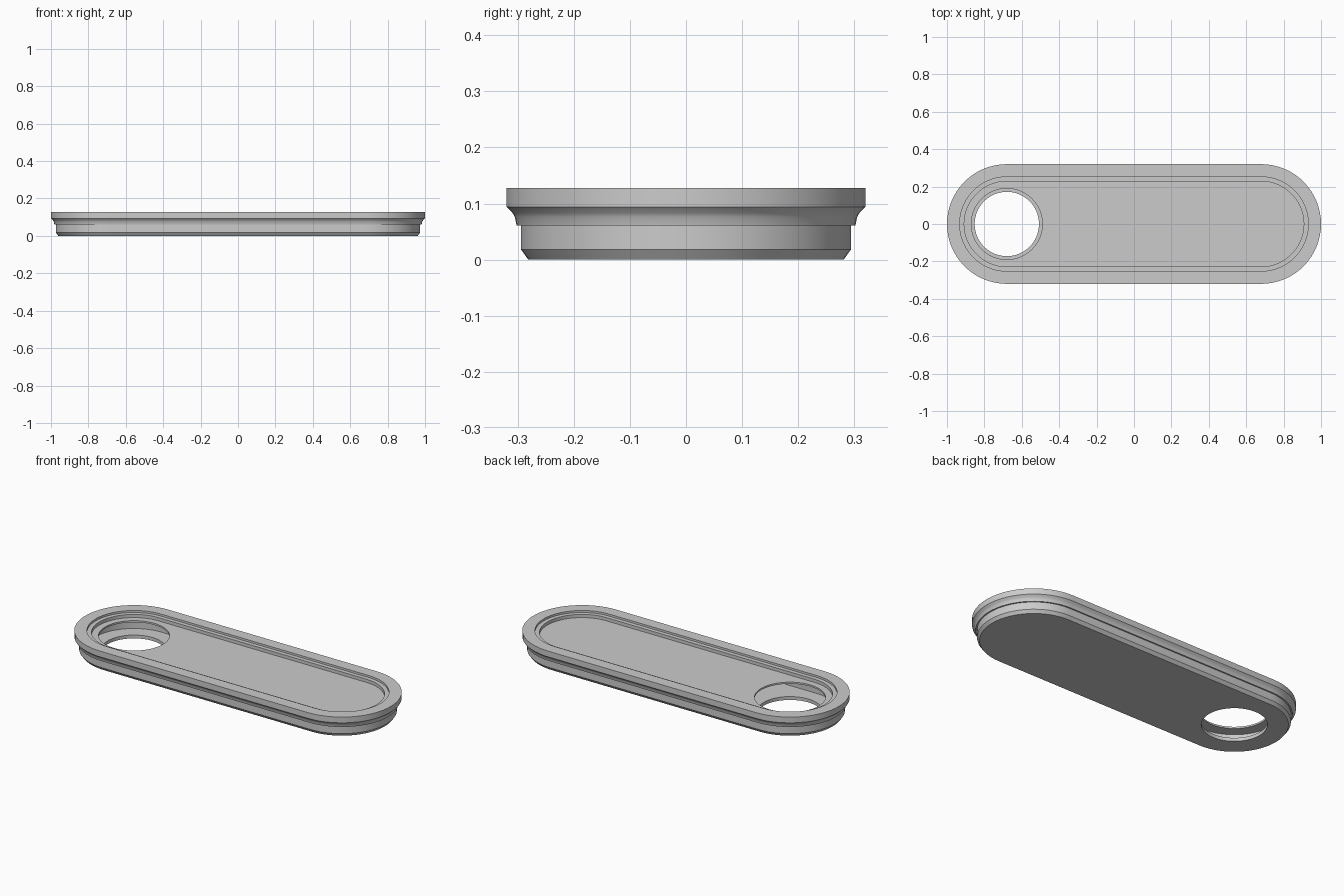
import bpy, bmesh, math

if "Cube" in bpy.data.objects:
    bpy.data.objects.remove(bpy.data.objects["Cube"])

L = 0.68          # arc centres at x = +/-L
SEG = 32          # segments per half-circle end


def ring(bm, r, z):
    """Stadium-shaped loop of radius r at height z."""
    vs = []
    for cx, start in ((L, -math.pi / 2), (-L, math.pi / 2)):
        for i in range(SEG + 1):
            a = start + math.pi * i / SEG
            vs.append(bm.verts.new((cx + r * math.cos(a), r * math.sin(a), z)))
    return vs


def stadium_solid(name, profile):
    """Sweep an (r, z) profile round the stadium, capped at both ends."""
    bm = bmesh.new()
    rings = [ring(bm, r, z) for r, z in profile]
    n = len(rings[0])
    for a, b in zip(rings, rings[1:]):
        for i in range(n):
            j = (i + 1) % n
            bm.faces.new((a[i], a[j], b[j], b[i]))
    bm.faces.new(rings[0][::-1])
    bm.faces.new(rings[-1])
    bmesh.ops.recalc_face_normals(bm, faces=bm.faces)
    me = bpy.data.meshes.new(name)
    bm.to_mesh(me)
    bm.free()
    ob = bpy.data.objects.new(name, me)
    bpy.context.collection.objects.link(ob)
    return ob


def hole_cutter(name, r, z0, z1):
    bpy.ops.mesh.primitive_cylinder_add(vertices=64, radius=r, depth=z1 - z0,
                                        location=(-L, 0, (z0 + z1) / 2))
    ob = bpy.context.object
    ob.name = name
    return ob


def cut(ob, cutter):
    mod = ob.modifiers.new("cut", 'BOOLEAN')
    mod.operation = 'DIFFERENCE'
    mod.solver = 'EXACT'
    mod.object = cutter
    bpy.context.view_layer.objects.active = ob
    bpy.ops.object.modifier_apply(modifier=mod.name)
    bpy.data.objects.remove(cutter)


# Tray body: chamfered foot, stepped waist, flared rim, recessed top
body = stadium_solid("tray_body", [
    (0.281, 0.0), (0.294, 0.018), (0.294, 0.061), (0.302, 0.061),
    (0.305, 0.076), (0.309, 0.083), (0.319, 0.093), (0.32, 0.094),
    (0.32, 0.128), (0.252, 0.128), (0.252, 0.116), (0.228, 0.116),
    (0.228, 0.097)])

# Hollow interior between the floor and the top panel
cut(body, stadium_solid("cavity_cutter", [(0.255, 0.02), (0.255, 0.087)]))

# Finger hole: wider through the top panel, narrower through the floor
cut(body, hole_cutter("top_hole_cutter", 0.19, 0.05, 0.2))
cut(body, hole_cutter("floor_hole_cutter", 0.172, -0.05, 0.06))

bpy.ops.object.select_all(action='DESELECT')
body.select_set(True)
bpy.context.view_layer.objects.active = body
bpy.ops.object.shade_smooth_by_angle(angle=math.radians(25))
